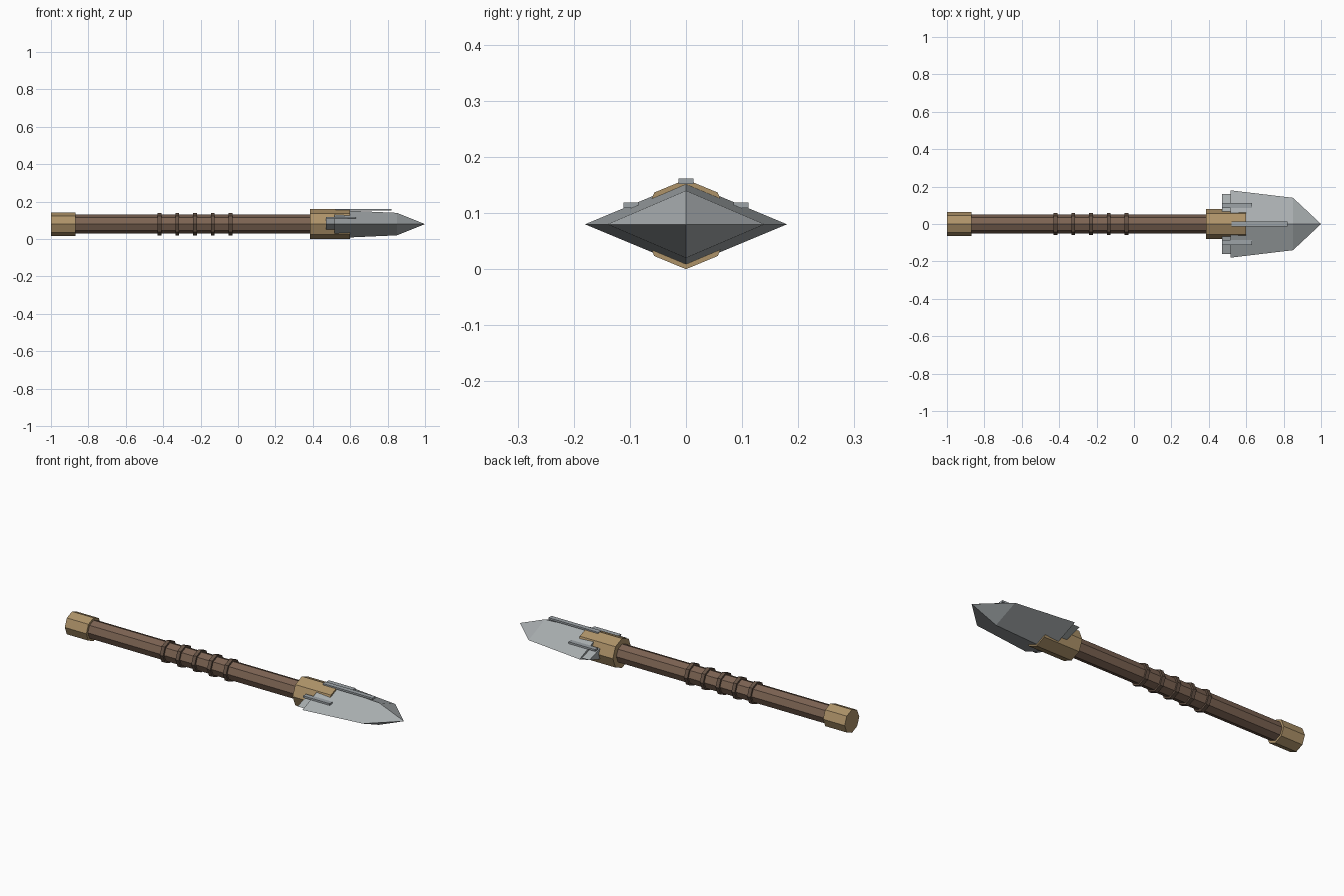
import bpy, bmesh, math

cube = bpy.data.objects.get("Cube")
if cube:
    bpy.data.objects.remove(cube, do_unlink=True)

AXIS_Z = 0.08


def material(name, color):
    m = bpy.data.materials.new(name)
    m.use_nodes = True
    m.diffuse_color = (*color, 1)
    node = next(n for n in m.node_tree.nodes if n.type == 'BSDF_PRINCIPLED')
    node.inputs["Base Color"].default_value = (*color, 1)
    node.inputs["Roughness"].default_value = 0.7
    return m


wood = material("brown wood", (0.2, 0.125, 0.085))
cord = material("dark brown cord", (0.13, 0.085, 0.06))
brass = material("dull brass", (0.42, 0.29, 0.14))
steel = material("grey steel", (0.40, 0.43, 0.44))
trim = material("steel trim", (0.34, 0.37, 0.39))


def loft(name, sections, sides, mat):
    """Join cross-sections (x, half width, half height) along x; zero width is a point."""
    bm = bmesh.new()
    rings = []
    for x, w, h in sections:
        n = sides if w > 0 else 1
        rings.append([bm.verts.new((x, w * math.cos(math.tau * i / sides),
                                    AXIS_Z + h * math.sin(math.tau * i / sides)))
                      for i in range(n)])
    for a, b in zip(rings, rings[1:]):
        for i in range(sides):
            j = (i + 1) % sides
            if len(b) == 1:
                bm.faces.new((a[i], a[j], b[0]))
            else:
                bm.faces.new((a[i], a[j], b[j], b[i]))
    for ring in (rings[0], rings[-1]):
        if len(ring) > 2:
            bm.faces.new(ring)
    bmesh.ops.recalc_face_normals(bm, faces=bm.faces)
    mesh = bpy.data.meshes.new(name)
    bm.to_mesh(mesh)
    bm.free()
    mesh.materials.append(mat)
    obj = bpy.data.objects.new(name, mesh)
    bpy.context.collection.objects.link(obj)
    return obj


def prism(name, x0, x1, radius, mat):
    return loft(name, [(x0, radius, radius), (x1, radius, radius)], 8, mat)


def bar(name, x0, x1, y, z0, z1, width, mat):
    bpy.ops.mesh.primitive_cube_add(size=1, location=((x0 + x1) / 2, y, (z0 + z1) / 2))
    obj = bpy.context.object
    obj.name = name
    obj.scale = (x1 - x0, width, z1 - z0)
    obj.data.materials.append(mat)


# Handle with its end cap and socket
prism("shaft", -0.9, 0.45, 0.05, wood)
prism("end_cap", -1.0, -0.87, 0.063, brass)
prism("socket", 0.385, 0.6, 0.08, brass)

# Grip bindings
for i in range(5):
    x = -0.42 + i * 0.095
    prism(f"grip_ring_{i + 1}", x - 0.01, x + 0.01, 0.06, cord)

# Diamond-section blade and its smaller heel
loft("blade", [(0.515, 0.18, 0.075), (0.85, 0.14, 0.06), (1.0, 0, 0)], 4, steel)
loft("blade_heel", [(0.47, 0.16, 0.05), (0.53, 0.16, 0.05)], 4, steel)

# Raised strips on the upper side of the blade
bar("ridge_strip", 0.52, 0.82, 0, 0.152, 0.162, 0.026, trim)
for side, y in (("left", 0.098), ("right", -0.098)):
    bar(f"{side}_strip", 0.47, 0.63, y, 0.109, 0.119, 0.026, trim)
